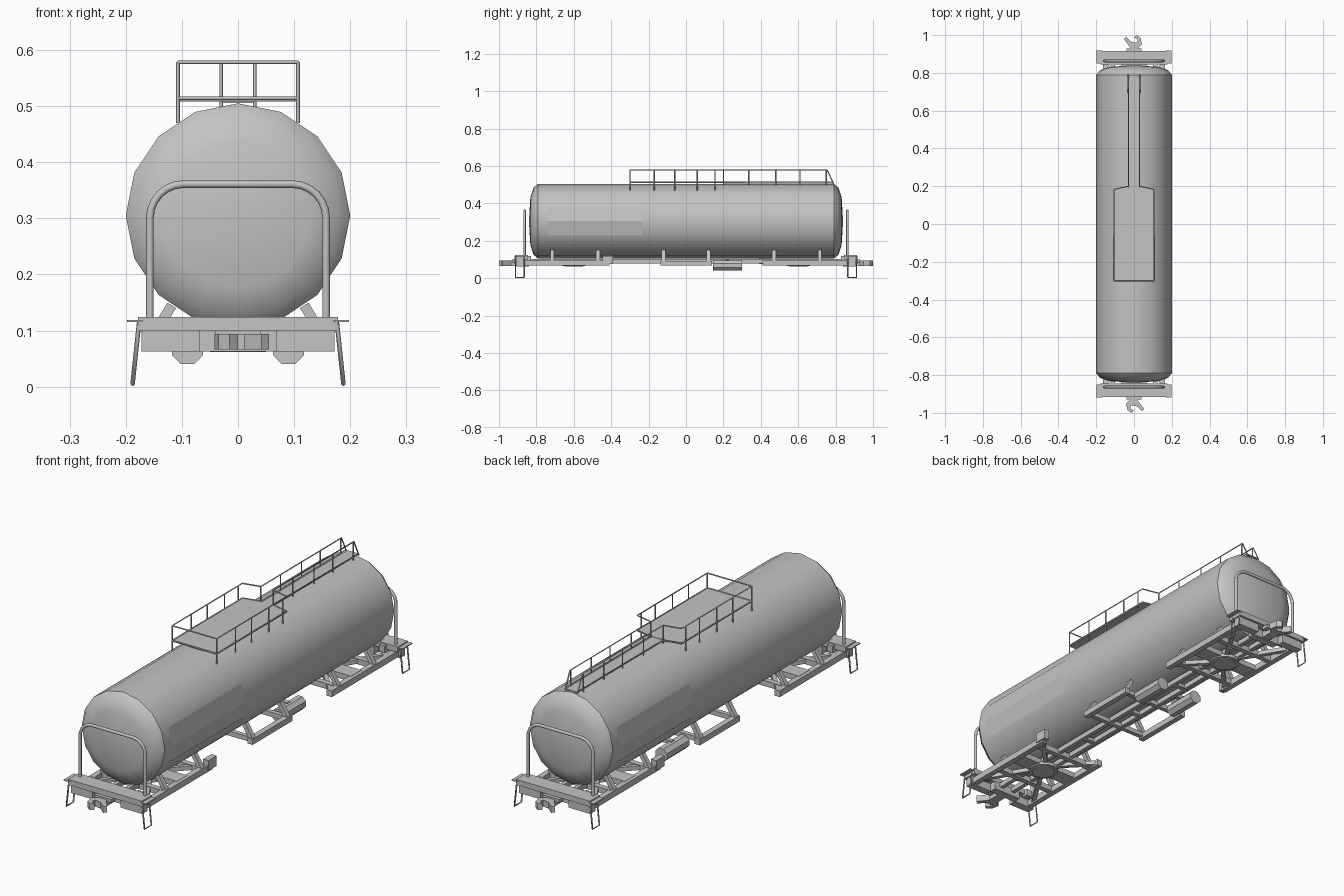
import bpy, bmesh, math
from mathutils import Vector

if "Cube" in bpy.data.objects:
    bpy.data.objects.remove(bpy.data.objects["Cube"])

GREY = bpy.data.materials.new("plain_grey")
GREY.diffuse_color = (0.55, 0.55, 0.55, 1)
GREY.use_nodes = True
GREY.node_tree.nodes["Principled BSDF"].inputs["Base Color"].default_value = GREY.diffuse_color


def finish(name, bm, smooth=None):
    bmesh.ops.recalc_face_normals(bm, faces=bm.faces)
    me = bpy.data.meshes.new(name)
    bm.to_mesh(me)
    bm.free()
    me.materials.append(GREY)
    ob = bpy.data.objects.new(name, me)
    bpy.context.collection.objects.link(ob)
    if smooth:
        bpy.ops.object.select_all(action='DESELECT')
        ob.select_set(True)
        bpy.context.view_layer.objects.active = ob
        bpy.ops.object.shade_smooth_by_angle(angle=math.radians(smooth))
    return ob


def add_box(bm, x, y, z):
    """Box from (min, max) pairs."""
    vs = bmesh.ops.create_cube(bm, size=1)["verts"]
    for v in vs:
        v.co = [(a + b) / 2 + c * (b - a) for (a, b), c in zip((x, y, z), v.co)]


def add_prism(bm, pts, z0, z1):
    f = bm.faces.new([bm.verts.new((x, y, z0)) for x, y in pts])
    ext = bmesh.ops.extrude_face_region(bm, geom=[f])["geom"]
    for v in ext:
        if isinstance(v, bmesh.types.BMVert):
            v.co.z = z1


def add_bar(bm, a, b, w, h):
    """Horizontal-ish bar between two points, w wide and h tall."""
    a, b = Vector(a), Vector(b)
    side = (b - a).cross(Vector((0, 0, 1))).normalized() * w / 2
    up = side.cross(b - a).normalized() * h / 2
    quads = [[bm.verts.new(p + side * i + up * j)
              for i, j in ((-1, -1), (1, -1), (1, 1), (-1, 1))] for p in (a, b)]
    for q in quads:
        bm.faces.new(q)
    for i in range(4):
        j = (i + 1) % 4
        bm.faces.new((quads[0][i], quads[0][j], quads[1][j], quads[1][i]))


def tubes(name, paths, r, res=1, smooth=None):
    cu = bpy.data.curves.new(name, 'CURVE')
    cu.dimensions = '3D'
    cu.bevel_depth, cu.bevel_resolution, cu.use_fill_caps = r, res, True
    for path in paths:
        sp = cu.splines.new('POLY')
        sp.points.add(len(path) - 1)
        for p, c in zip(sp.points, path):
            p.co = (*c, 1)
    tmp = bpy.data.objects.new(name + "_curve", cu)
    bpy.context.collection.objects.link(tmp)
    dg = bpy.context.evaluated_depsgraph_get()
    me = bpy.data.meshes.new_from_object(tmp.evaluated_get(dg))
    bm = bmesh.new()
    bm.from_mesh(me)
    bpy.data.objects.remove(tmp)
    bpy.data.meshes.remove(me)
    return finish(name, bm, smooth)


def ring_pt(i, r, y, cz=0.305):
    a = i * math.tau / 16
    return (r * math.sin(a), y, cz + r * math.cos(a))


# Tank: 16-sided barrel with domed ends
bm = bmesh.new()
half = [(0.79, 0.2), (0.815, 0.18), (0.832, 0.13)]
prof = [(-y, r) for y, r in reversed(half)] + half
rings = [[bm.verts.new(ring_pt(i, r, y)) for i in range(16)] for y, r in prof]
for A, B in zip(rings, rings[1:]):
    for i in range(16):
        j = (i + 1) % 16
        bm.faces.new((A[i], A[j], B[j], B[i]))
for ring, y in ((rings[0], -0.84), (rings[-1], 0.84)):
    tip = bm.verts.new((0, y, 0.305))
    for i in range(16):
        bm.faces.new((ring[i], ring[(i + 1) % 16], tip))
finish("tank", bm, 34)

# Flat side panels lying on two facets of the barrel
for side, s in (("right", 1), ("left", -1)):
    bm = bmesh.new()
    rows = [[bm.verts.new((s * p[0], s * p[1], p[2])) for p in
             (ring_pt(i, 0.201, -0.74), ring_pt(i, 0.201, -0.235))] for i in (3, 4, 5)]
    for A, B in zip(rows, rows[1:]):
        f = bm.faces.new((A[0], A[1], B[1], B[0]))
    finish(side + "_side_panel", bm)

# Roof platform and walkway
bm = bmesh.new()
add_prism(bm, [(-.107, -.3), (.107, -.3), (.107, .183), (.03, .197), (-.03, .197), (-.107, .183)], .508, .514)
finish("roof_platform", bm)
bm = bmesh.new()
add_box(bm, (-.026, .026), (.197, .79), (.506, .512))
finish("roof_walkway", bm)

# Roof railing: top rail, low rail and posts
T, L = 0.578, 0.514
rails = [[(-.107, -.3, T), (.107, -.3, T)], [(-.107, -.3, L), (.107, -.3, L)]]
for s in (1, -1):
    rails.append([(s * .107, -.3, T), (s * .107, .183, T), (s * .03, .2, T),
                  (s * .03, .755, T), (s * .03, .79, .505)])
    rails.append([(s * .107, -.3, L), (s * .107, .183, L), (s * .03, .2, L), (s * .03, .785, L)])
    for y in (-.3, -.17, -.06, .06, .155):
        rails.append([(s * .107, y, T), (s * .107, y, .47)])
    for y in (.2, .335, .48, .61, .75):
        rails.append([(s * .03, y, T), (s * .03, y, .495)])
tubes("roof_railing", rails, 0.0032, 0)

for end, s in (("rear", 1), ("front", -1)):
    def Y(a, b):
        return tuple(sorted((s * a, s * b)))

    # End platform with buffer beam and side steps
    bm = bmesh.new()
    add_box(bm, (-.178, .178), Y(.845, .915), (.1, .124))
    add_box(bm, (-.172, -.068), Y(.87, .905), (.063, .1))
    add_box(bm, (.068, .172), Y(.87, .905), (.063, .1))
    add_box(bm, (-.068, .068), Y(.84, .875), (.063, .1))
    for k in (-1, 1):
        add_box(bm, tuple(sorted((k * .17, k * .198))), Y(.85, .918), (.115, .119))
    finish(end + "_end_platform", bm)

    # Stirrup steps
    tubes(end + "_stirrup_steps",
          [[(k * .176, s * .865, .117), (k * .188, s * .865, .004),
            (k * .188, s * .912, .004), (k * .176, s * .912, .117)] for k in (-1, 1)], .004, 0)

    # End hoop handrail
    arc = [(.097 + .06 * math.cos(math.radians(a)), .301 + .06 * math.sin(math.radians(a)))
           for a in range(0, 91, 15)]
    hoop = [(.157, .12)] + arc
    path = [(x, s * .863, z) for x, z in hoop] + [(-x, s * .863, z) for x, z in reversed(hoop)]
    tubes(end + "_hoop_handrail", [path], .0068, 2, 50)

    # Coupler with hooked jaw
    bm = bmesh.new()
    jaw = [(-.02, .87), (-.02, .935), (-.055, .98), (-.042, .99), (-.012, .963), (.018, .96), (.02, .977),
           (0, .987), (.015, 1), (.035, .985), (.042, .95), (.02, .93), (.02, .87)]
    add_prism(bm, [(s * x, s * y) for x, y in jaw], .066, .094)
    add_box(bm, (-.04, .04), Y(.9, .93), (.085, .1))
    finish(end + "_coupler", bm)

    # End underframe: side rails, cross members and diagonal braces
    bm = bmesh.new()
    for k in (-1, 1):
        add_box(bm, tuple(sorted((k * .14, k * .165))), Y(.41, .89), (.068, .095))
        for ya, yb in ((.55, .43), (.65, .84)):
            add_bar(bm, (k * .03, s * ya, .084), (k * .145, s * yb, .084), .018, .018)
        add_box(bm, tuple(sorted((k * .1, k * .125))), Y(.83, .86), (.09, .12))
    for y, w in ((.465, .012), (.6, .035), (.725, .012)):
        add_box(bm, (-.15, .15), Y(y - w, y + w), (.072, .096))
    finish(end + "_underframe", bm)

    # Round pivot plate with raised rim
    bm = bmesh.new()
    for r, z0 in ((.062, .066), (.05, .062)):
        add_prism(bm, [(r * math.cos(i * math.tau / 16), s * .6 + r * math.sin(i * math.tau / 16))
                       for i in range(16)], z0, .08)
    finish(end + "_pivot_plate", bm)

    # Equipment box on one side rail
    bm = bmesh.new()
    add_box(bm, Y(-.17, -.145), Y(.39, .447), (.076, .12))
    finish(end + "_equipment_box", bm)

# Centre sill: twin beams joining both ends
bm = bmesh.new()
for k in (-1, 1):
    add_box(bm, tuple(sorted((k * .022, k * .04))), (-.87, .87), (.08, .102))
for y in (-.3, 0, .3):
    add_box(bm, (-.03, .03), (y - .01, y + .01), (.082, .098))
finish("centre_sill", bm)

# Middle side sills with cross members
bm = bmesh.new()
for k in (-1, 1):
    add_box(bm, tuple(sorted((k * .14, k * .165))), (-.135, .14), (.068, .093))
for y in (-.12, .12):
    add_box(bm, (-.15, .15), (y - .01, y + .01), (.075, .095))
finish("middle_sills", bm)

# Saddle brackets holding the tank
bm = bmesh.new()
for k in (-1, 1):
    for y in (-.715, -.47, -.12, .12, .47, .715):
        add_bar(bm, (k * .155, y, .085), (k * .118, y, .145), .02, .018)
finish("saddle_brackets", bm)

# Air reservoirs: eight-sided cylinders under the sill
for side, k in (("right", 1), ("left", -1)):
    bm = bmesh.new()
    A, B = [[bm.verts.new((k * .09 + .03 * math.sin((i + .5) * math.tau / 8), y,
                           .068 + .03 * math.cos((i + .5) * math.tau / 8)))
             for i in range(8)] for y in (.145, .3)]
    bm.faces.new(A)
    bm.faces.new(B)
    for i in range(8):
        j = (i + 1) % 8
        bm.faces.new((A[i], A[j], B[j], B[i]))
    add_box(bm, tuple(sorted((k * .03, k * .09))), (.21, .23), (.085, .1))
    finish(side + "_air_reservoir", bm)
